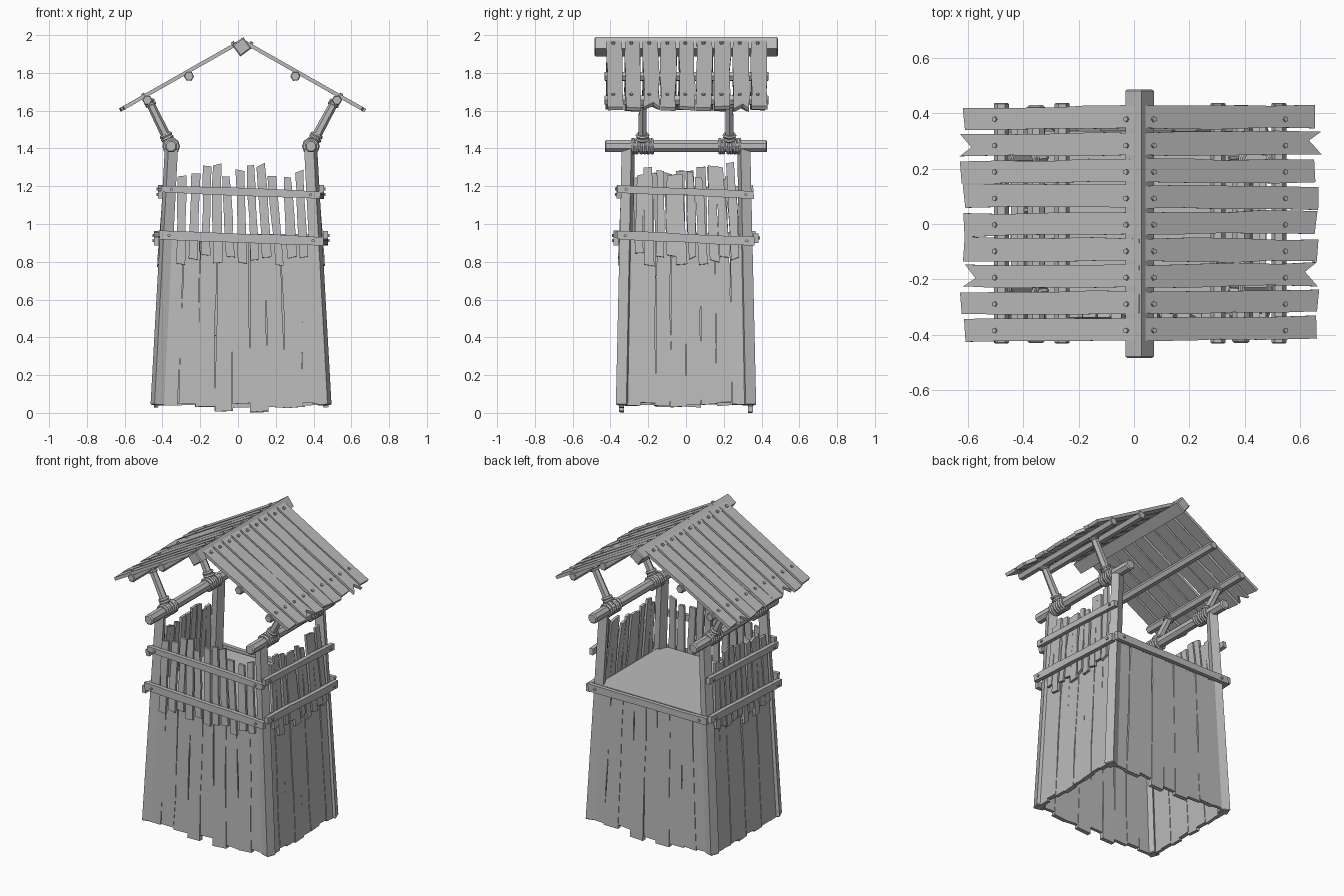
import bpy, bmesh, math, random
from mathutils import Vector, Matrix

random.seed(7)
cube = bpy.data.objects.get("Cube")
if cube:
    bpy.data.objects.remove(cube, do_unlink=True)

wood = bpy.data.materials.new("weathered_grey")
wood.use_nodes = True
GREY = (0.5, 0.5, 0.5, 1)
wood.diffuse_color = GREY
wood.node_tree.nodes["Principled BSDF"].inputs["Base Color"].default_value = GREY


def finish(name, bm):
    bmesh.ops.recalc_face_normals(bm, faces=bm.faces)
    mesh = bpy.data.meshes.new(name)
    bm.to_mesh(mesh)
    bm.free()
    mesh.materials.append(wood)
    obj = bpy.data.objects.new(name, mesh)
    bpy.context.collection.objects.link(obj)
    return obj


def board(name, start, end, width, thick, normal, rough=0.004, skew=0.012, split=0, taper=1):
    """Rough-sawn board: wobbly outline extruded along its normal."""
    start, end = Vector(start), Vector(end)
    along = (end - start).normalized()
    across = Vector(normal).cross(along).normalized()
    out = along.cross(across).normalized()
    length = (end - start).length
    jit = lambda a: random.uniform(-a, a)
    steps = 4
    sides = []
    for s in (-1, 1):
        row = []
        for i in range(steps + 1):
            t = i / steps
            shift = jit(skew) if i in (0, steps) else jit(length / steps / 4)
            half = width / 2 * (1 + (taper - 1) * t)
            row.append((t * length + shift, s * (half + jit(rough))))
        sides.append(row)
    outline = sides[0] + ([(length - split, width * 0.1)] if split else []) + sides[1][::-1]
    bm = bmesh.new()
    verts = [bm.verts.new(start + along * a + across * c - out * thick / 2) for a, c in outline]
    face = bm.faces.new(verts)
    grown = bmesh.ops.extrude_face_region(bm, geom=[face])["geom"]
    bmesh.ops.translate(bm, vec=out * thick,
                        verts=[g for g in grown if isinstance(g, bmesh.types.BMVert)])
    return finish(name, bm)


def pole(name, start, end, radius, sides=8, turn=0.0, bevel=0.0, top=None):
    """Faceted pole between two points."""
    start, end = Vector(start), Vector(end)
    axis = end - start
    bm = bmesh.new()
    bmesh.ops.create_cone(bm, cap_ends=True, segments=sides, radius1=radius,
                          radius2=top or radius, depth=axis.length)
    if bevel:
        rims = [e for e in bm.edges if any(len(f.verts) == sides and sides != 4 for f in e.link_faces)
                or abs(e.verts[0].co.z - e.verts[1].co.z) < 1e-5]
        bmesh.ops.bevel(bm, geom=rims, offset=bevel, segments=1, affect='EDGES')
    rot = axis.to_track_quat('Z', 'Y').to_matrix().to_4x4()
    bm.transform(Matrix.Translation((start + end) / 2) @ rot @ Matrix.Rotation(turn, 4, 'Z'))
    return finish(name, bm)


def coil(name, centre, axis, radius, rope, turns):
    """Stack of rope rings around an axis."""
    axis = Vector(axis).normalized()
    rot = axis.to_track_quat('Z', 'Y').to_matrix().to_4x4()
    bm = bmesh.new()
    n, m = 10, 6
    for k in range(turns):
        offset = (k - (turns - 1) / 2) * rope * 1.8
        tilt = Matrix.Rotation(random.uniform(-0.12, 0.12), 4, 'X')
        place = Matrix.Translation(Vector(centre) + axis * offset) @ rot @ tilt
        rings = []
        for i in range(n):
            a = math.tau * i / n
            ring = []
            for j in range(m):
                b = math.tau * j / m
                r = radius + rope * math.cos(b)
                ring.append(bm.verts.new(place @ Vector((r * math.cos(a), r * math.sin(a), rope * math.sin(b)))))
            rings.append(ring)
        for i in range(n):
            p, q = rings[i], rings[(i + 1) % n]
            for j in range(m):
                bm.faces.new((p[j], q[j], q[(j + 1) % m], p[(j + 1) % m]))
    return finish(name, bm)


def nail(name, point, normal, size=0.009):
    p, n = Vector(point), Vector(normal).normalized()
    return pole(name, p - n * 0.006, p + n * 0.007, size, sides=5)


# Tapered body: half sizes by height, and points on each wall
CX = 0.016
half_x = lambda z: 0.443 - 0.053 * z
half_y = lambda z: 0.334 - 0.02 * z
NORMALS = {"front": (0, -1, 0), "back": (0, 1, 0), "left": (1, 0, 0), "right": (-1, 0, 0)}


def on_wall(side, u, z, off):
    n = Vector(NORMALS[side])
    x, y = half_x(z), half_y(z)
    if n.y:
        return Vector((CX + u * x, n.y * (y + off), z))
    return Vector((CX + n.x * (x + off), u * y, z))


# Corner posts
for sx, a in ((1, "left"), (-1, "right")):
    for sy, b in ((-1, "front"), (1, "back")):
        at = lambda z: (CX + sx * half_x(z), sy * half_y(z), z)
        pole(f"{b}_{a}_post", at(0.04), at(1.4), 0.042, sides=4, turn=math.pi / 4, bevel=0.005, top=0.038)

# Wall planks, fence pickets and rails
for side, normal in NORMALS.items():
    count = 9 if normal[1] else 8
    span = half_x(0.5) if normal[1] else half_y(0.5)
    for i in range(count):
        u = (i + 0.5) / count * 2 - 1
        u *= 0.97
        foot = 0.005 if i in (3, 5) and normal[1] else random.uniform(0.03, 0.055)
        lean = random.uniform(-0.015, 0.015)
        board(f"{side}_wall_plank", on_wall(side, u, foot, 0.008), on_wall(side, u + lean, 0.92, 0.008),
              2 * span / count * 1.05, 0.022 + 0.006 * (i % 2), normal, 0.006, 0.006, taper=0.88)
    tilt = 0.0 if side == "back" else 0.016
    ends = 1.1 if normal[1] else 1.16
    for level, height, off in ((0.925, 0.046, 0.054), (1.17, 0.038, 0.045)):
        if side == "back" and level > 1:
            continue
        down = -1 if side in ("front", "left") else 1
        p = on_wall(side, -ends, level, off)
        q = on_wall(side, ends, level, off)
        p.z -= down * tilt
        q.z += down * tilt
        board(f"{side}_rail", p, q, height, 0.026, normal, 0.003, 0.006)
        for t in (0.06, 0.94):
            nail(f"{side}_rail_nail", p.lerp(q, t) + Vector(normal) * 0.014, normal)
    if side == "back":
        continue
    pickets = 11 if normal[1] else 10
    for i in range(pickets):
        u = ((i + 0.5) / pickets * 2 - 1) * 0.9
        lean = random.uniform(-0.05, 0.03) - 0.02 * u
        low, high = random.uniform(0.77, 0.84), random.uniform(1.24, 1.32)
        board(f"{side}_picket", on_wall(side, u + 0.02, low, 0.034), on_wall(side, u + lean, high, 0.022),
              random.uniform(0.042, 0.054), 0.016, normal, 0.004, 0.012, taper=0.9)

# Platform floor
bm = bmesh.new()
bmesh.ops.create_cube(bm, size=1)
bm.transform(Matrix.Translation((CX, 0, 0.925)) @ Matrix.Diagonal((2 * half_x(0.92), 2 * half_y(0.92) + 0.04, 0.025, 1)))
finish("platform_floor", bm)

# Roof: ridge beam, purlins, planks, braces and rope lashings
pole("ridge_beam", (0.02, -0.485, 1.938), (0.02, 0.487, 1.938), 0.052, sides=4, turn=0.15, bevel=0.006)
RIDGE_X, RIDGE_Z, SLOPE = 0.022, 1.975, 0.575
for s, a in ((1, "left"), (-1, "right")):
    up = Vector((s * SLOPE, 0, 1)).normalized()
    surface = lambda x, y, off=0.0: Vector((x, y, RIDGE_Z - SLOPE * abs(x - RIDGE_X))) + up * off
    # Roof planks
    for i in range(9):
        y = 0.385 - i * 0.0955
        reach = RIDGE_X + s * random.uniform(0.628, 0.646)
        y2 = y + random.uniform(-0.008, 0.008)
        top = RIDGE_X - s * 0.004
        board(f"{a}_roof_plank", surface(top, y), surface(reach, y2), 0.082, 0.02, up,
              0.004, 0.008, split=0.045 if i % 5 == 1 else 0)
        for x in (0.045, 0.52):
            nail(f"{a}_roof_nail", surface(RIDGE_X + s * x, y - 0.006, 0.01), up, 0.01)
    # Purlins under the planks
    for d in (0.295, 0.515):
        c = surface(RIDGE_X + s * d, 0, -0.027)
        pole(f"{a}_purlin", c - Vector((0, 0.432, 0)), c + Vector((0, 0.438, 0)), 0.027, sides=6,
             turn=s * 0.5, bevel=0.004)
    # Side beam resting on the posts
    bx = CX + s * 0.37
    pole(f"{a}_side_beam", (bx, -0.43, 1.412), (bx, 0.43, 1.412), 0.034, turn=0.39, bevel=0.007)
    for y in (-0.23, 0.23):
        foot = Vector((bx, y, 1.412))
        head = surface(RIDGE_X + s * 0.51, y, -0.03)
        axis = head - foot
        pole(f"{a}_roof_brace", foot, head, 0.026, sides=6, top=0.022)
        coil(f"{a}_beam_rope", foot, (0, 1, 0), 0.036, 0.011, 6)
        coil(f"{a}_brace_rope", foot.lerp(head, 0.2), axis, 0.027, 0.01, 2)
        coil(f"{a}_purlin_rope", foot.lerp(head, 0.93), axis, 0.024, 0.008, 2)
